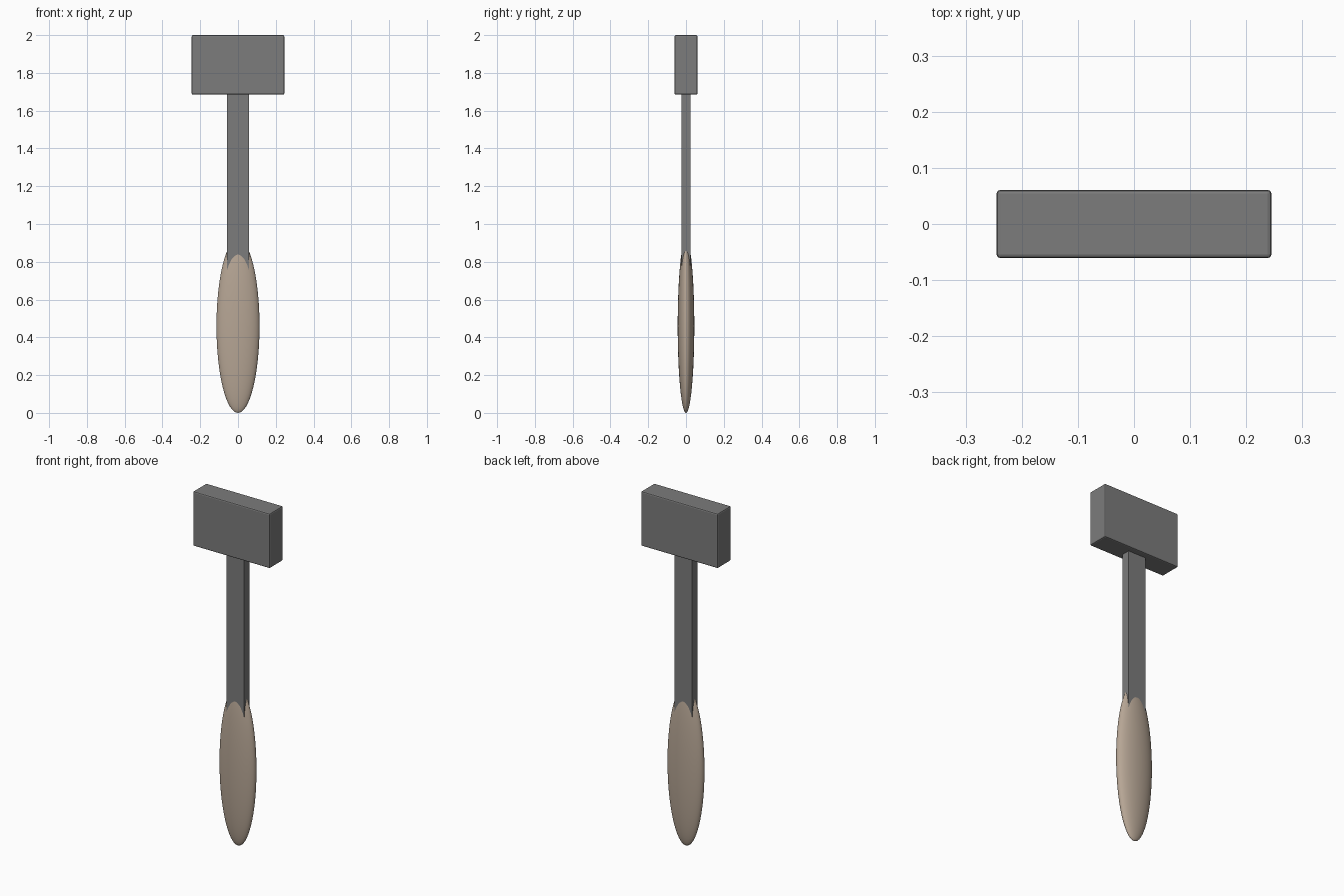
import bpy

cube = bpy.data.objects.get("Cube")
if cube:
    bpy.data.objects.remove(cube, do_unlink=True)


def material(name, color):
    mat = bpy.data.materials.new(name)
    mat.use_nodes = True
    mat.diffuse_color = (*color, 1)
    mat.node_tree.nodes["Principled BSDF"].inputs["Base Color"].default_value = (*color, 1)
    return mat


steel = material("dark grey steel", (0.2, 0.2, 0.2))
wood = material("pale brown wood", (0.47, 0.38, 0.30))


def finish(name, size, mat):
    """Name, scale and colour the primitive just added."""
    obj = bpy.context.object
    obj.name = obj.data.name = name
    obj.scale = size
    bpy.ops.object.transform_apply(location=False, rotation=False, scale=True)
    obj.data.materials.append(mat)
    return obj


def box(name, size, bottom, top, bevel):
    bpy.ops.mesh.primitive_cube_add(size=1, location=(0, 0, (bottom + top) / 2))
    obj = finish(name, (*size, top - bottom), steel)
    if bevel:
        mod = obj.modifiers.new("edge_bevel", "BEVEL")
        mod.width = bevel
        mod.segments = 2
    return obj


# Block head with slightly eased edges
box("hammer_head", (0.49, 0.122), 1.685, 2.0, 0.007)

# Flat shaft, running into the head and the grip
box("shaft", (0.114, 0.05), 0.6, 1.75, 0)

# Flattened oval grip
bpy.ops.mesh.primitive_uv_sphere_add(segments=48, ring_count=32, radius=1, location=(0, 0, 0.46))
finish("grip", (0.114, 0.044, 0.46), wood)
bpy.ops.object.shade_smooth()
